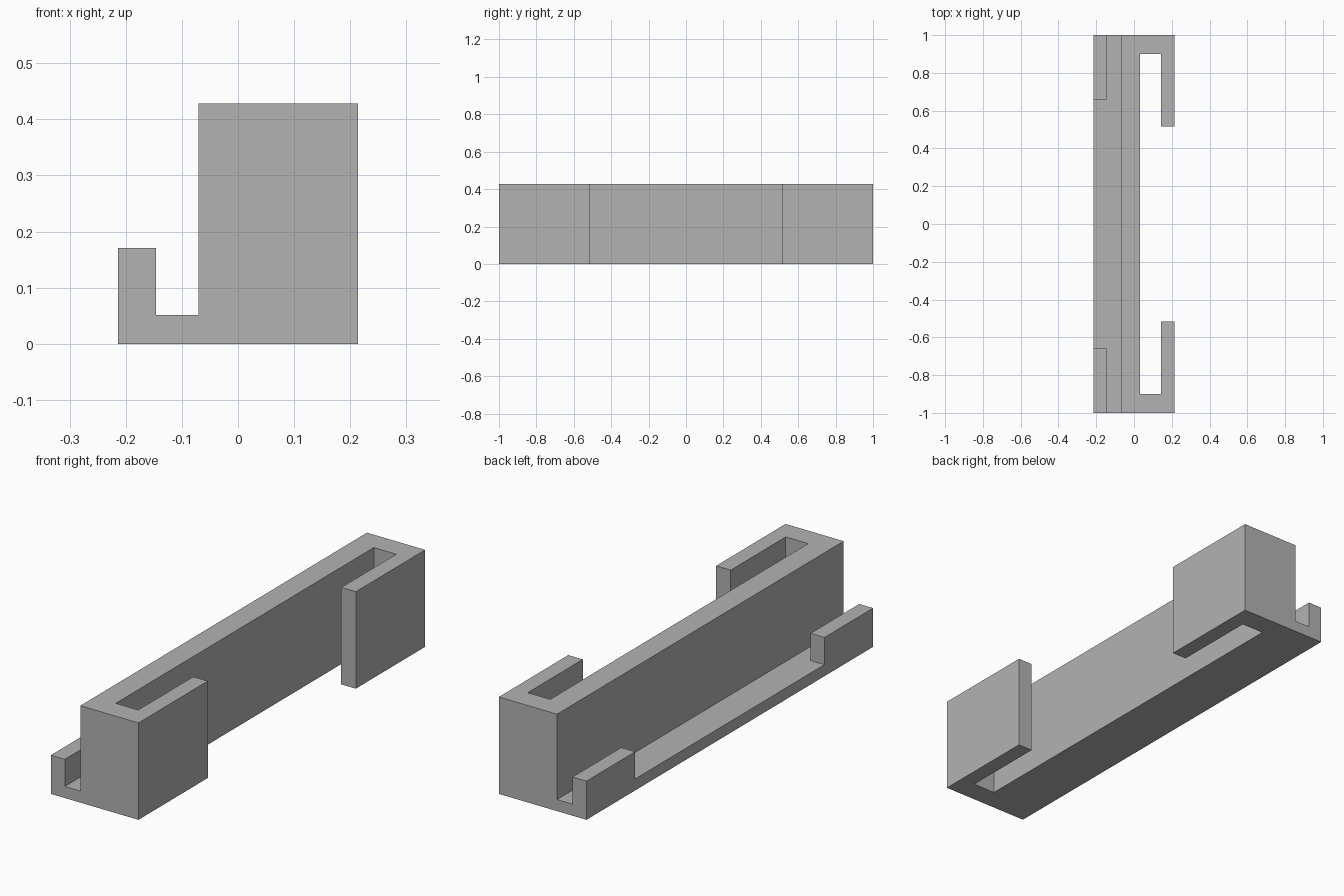
import bpy
import bmesh
from mathutils import Vector

cube = bpy.data.objects.get("Cube")
if cube:
    bpy.data.objects.remove(cube, do_unlink=True)

grey = bpy.data.materials.new("plain grey")
grey.use_nodes = True
colour = (0.45, 0.45, 0.45, 1.0)
grey.diffuse_color = colour
grey.node_tree.nodes["Principled BSDF"].inputs["Base Color"].default_value = colour


def prism(name, points, sweep):
    """Extrude a flat outline along a vector into a closed solid."""
    bm = bmesh.new()
    face = bm.faces.new([bm.verts.new(p) for p in points])
    grown = bmesh.ops.extrude_face_region(bm, geom=[face], use_keep_orig=True)
    moved = [v for v in grown["geom"] if isinstance(v, bmesh.types.BMVert)]
    bmesh.ops.translate(bm, vec=Vector(sweep), verts=moved)
    bmesh.ops.recalc_face_normals(bm, faces=bm.faces)
    mesh = bpy.data.meshes.new(name)
    bm.to_mesh(mesh)
    bm.free()
    mesh.materials.append(grey)
    obj = bpy.data.objects.new(name, mesh)
    bpy.context.collection.objects.link(obj)
    return obj


def cut(target, cutter):
    """Subtract a helper solid and keep it hidden."""
    mod = target.modifiers.new(cutter.name, "BOOLEAN")
    mod.operation = "DIFFERENCE"
    mod.solver = "EXACT"
    mod.object = cutter
    cutter.hide_render = True
    cutter.hide_viewport = True
    cutter.display_type = "WIRE"


# Main dimensions
SIDE, HEIGHT = 0.214, 0.428
LIP_X, WALL_X, SLOT_X, HOOK_X = -0.146, -0.07, 0.033, 0.143
LEDGE_Z, LIP_Z = 0.051, 0.171
SLOT_Y, HOOK_Y, LIP_Y = 0.9, 0.516, 0.66

# Hooked bracket: J-shaped section running the full length
section = [(-SIDE, 0), (SIDE, 0), (SIDE, HEIGHT), (WALL_X, HEIGHT),
           (WALL_X, LEDGE_Z), (LIP_X, LEDGE_Z), (LIP_X, LIP_Z), (-SIDE, LIP_Z)]
bracket = prism("hooked_bracket", [(x, -1, z) for x, z in section], (0, 2, 0))

# Slot behind the end hooks, with the opening between them
half = [(SLOT_X, SLOT_Y), (HOOK_X, SLOT_Y), (HOOK_X, HOOK_Y), (0.3, HOOK_Y)]
plan = half + [(x, -y) for x, y in reversed(half)]
cut(bracket, prism("slot_cutter", [(x, y, -0.1) for x, y in plan], (0, 0, 0.7)))

# Gap between the two short lips on the ledge
gap = [(-0.3, LEDGE_Z), (-0.11, LEDGE_Z), (-0.11, 0.3), (-0.3, 0.3)]
cut(bracket, prism("lip_gap_cutter", [(x, -LIP_Y, z) for x, z in gap],
                   (0, 2 * LIP_Y, 0)))
